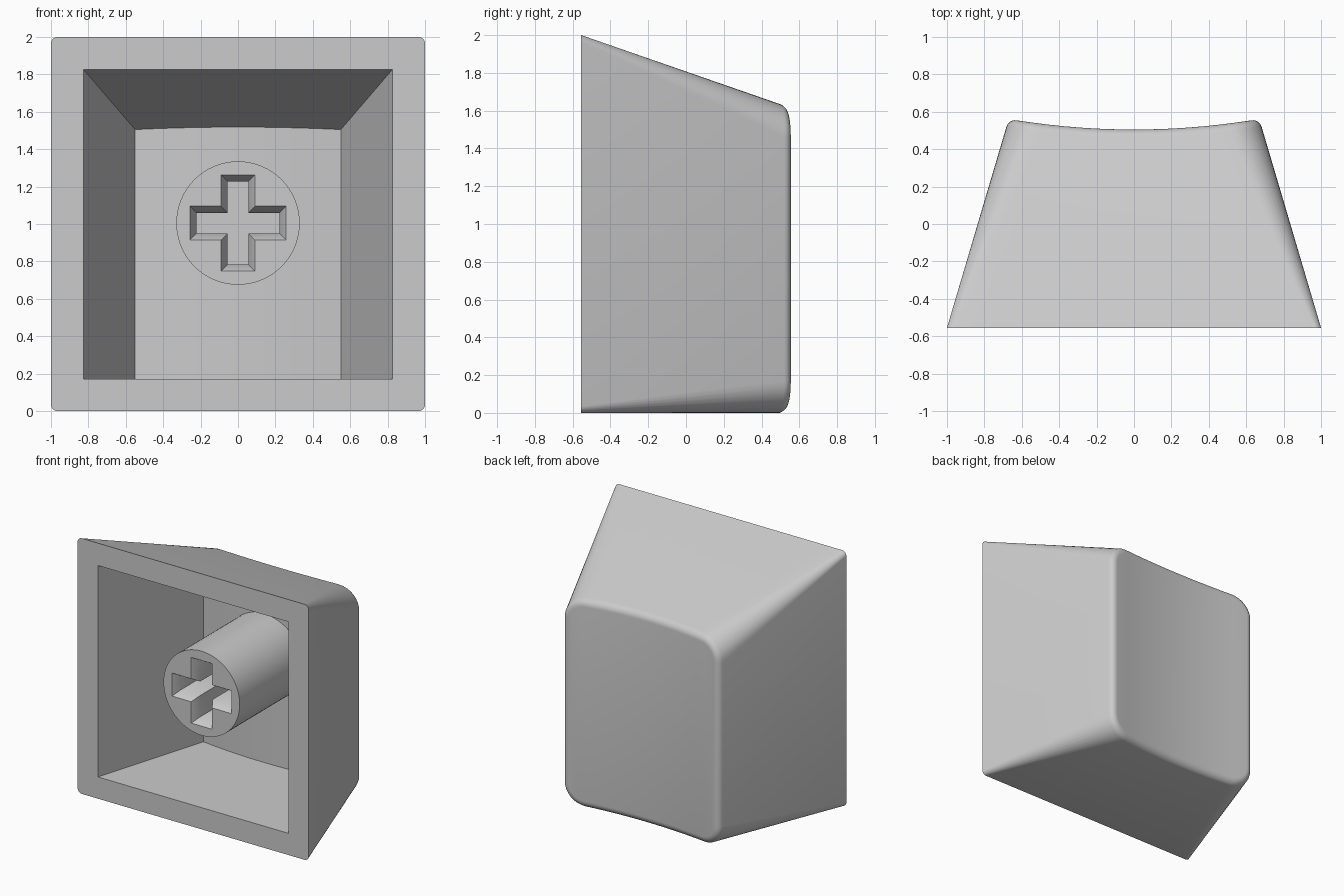
import bpy, bmesh, math

old = bpy.data.objects.get("Cube")
if old:
    bpy.data.objects.remove(old, do_unlink=True)

grey = bpy.data.materials.new("grey plastic")
grey.use_nodes = True
colour = (0.6, 0.6, 0.6, 1)
grey.diffuse_color = colour
grey.node_tree.nodes["Principled BSDF"].inputs["Base Color"].default_value = colour

FRONT, BACK = -0.555, 0.555
SIDE_TAPER, TOP_TAPER = 0.298, 0.347
ARC, SPAN = 8, 16          # corner and edge segments


def finish(bm, name):
    bmesh.ops.remove_doubles(bm, verts=bm.verts, dist=0.0002)
    bmesh.ops.recalc_face_normals(bm, faces=bm.faces)
    mesh = bpy.data.meshes.new(name)
    bm.to_mesh(mesh)
    bm.free()
    mesh.materials.append(grey)
    obj = bpy.data.objects.new(name, mesh)
    bpy.context.collection.objects.link(obj)
    bpy.ops.object.select_all(action='DESELECT')
    obj.select_set(True)
    bpy.context.view_layer.objects.active = obj
    bpy.ops.object.shade_smooth_by_angle(angle=math.radians(32))
    return obj


def bridge(bm, a, b):
    n = len(a)
    for i in range(n):
        j = (i + 1) % n
        bm.faces.new((a[i], a[j], b[j], b[i]))


def dish(x):
    return 0.505 + 0.126 * x * x


def ring(bm, hx, z0, z1, r, depth, nominal):
    """Rounded rectangle whose y follows depth(x); upper half mirrored below."""
    mid, hz = (z0 + z1) / 2, (z1 - z0) / 2
    half = []
    for i in range(ARC + 1):
        a = math.pi / 2 * i / ARC
        half.append((hx - r + r * math.cos(a), hz - r + r * math.sin(a)))
    mirrored = [(-x, z) for x, z in reversed(half)]
    for i in range(1, SPAN):
        half.append(((hx - r) * (1 - 2 * i / SPAN), hz))
    half += mirrored
    verts = []
    for x, z in half + [(x, -z) for x, z in reversed(half)]:
        y = depth(x)
        lean = TOP_TAPER * (nominal - y) * (z + hz) / (2 * hz)
        verts.append(bm.verts.new((x, y, mid + z + lean)))
    return verts


def close(bm, verts):
    """Fill a ring with upright strips so it keeps its cylindrical dish."""
    n = len(verts)
    for i in range(n // 2 - 1):
        bm.faces.new((verts[i], verts[i + 1], verts[n - 2 - i], verts[n - 1 - i]))


# Cap shell: cavity floor, cavity walls, front rim, outer walls, rounded dished back
bm = bmesh.new()
rings = [
    ring(bm, 0.55, 0.17, 1.505, 0, lambda x: dish(x) - 0.185, 0.358),
    ring(bm, 0.825, 0.17, 1.825, 0, lambda x: FRONT, FRONT),
    ring(bm, 1.0, 0.0, 2.0, 0.035, lambda x: FRONT, FRONT),
]
fillet, start = 0.06, math.radians(16)
edge_y = BACK - fillet * (1 - math.sin(start))
length = edge_y - FRONT
for step in range(7):
    a = start + (math.pi / 2 - start) * step / 6
    inset = fillet * (math.cos(start) - math.cos(a))
    drop = fillet * (1 - math.sin(a))
    rings.append(ring(bm, 1 - SIDE_TAPER * length - inset, inset,
                      2 - TOP_TAPER * length - inset, 0.17 - inset,
                      lambda x: dish(x) - drop, BACK - drop))
for a, b in zip(rings, rings[1:]):
    bridge(bm, a, b)
close(bm, rings[0])
close(bm, rings[-1])
finish(bm, "cap_shell")

# Stem: round post with a chamfered cross socket
CENTRE, STEM_FRONT = 1.005, -0.45
bm = bmesh.new()


def circle(y, r=0.33, n=64):
    return [bm.verts.new((r * math.cos(math.tau * i / n), y,
                          CENTRE + r * math.sin(math.tau * i / n))) for i in range(n)]


def cross(y, arm, w):
    verts = []
    for q in range(4):
        c, s = round(math.cos(q * math.pi / 2)), round(math.sin(q * math.pi / 2))
        for x, z in ((arm, -w), (arm, w), (w, w)):
            verts.append(bm.verts.new((x * c - z * s, y, CENTRE + x * s + z * c)))
    return verts


post_front, post_back = circle(STEM_FRONT), circle(0.4)
mouth = cross(STEM_FRONT, 0.257, 0.09)
throat = cross(STEM_FRONT + 0.06, 0.222, 0.055)
floor = cross(0.0, 0.222, 0.055)
bridge(bm, post_front, post_back)
bridge(bm, mouth, throat)
bridge(bm, throat, floor)
bm.faces.new(floor)
bm.faces.new(post_back)
rim = [e for e in bm.edges if all(abs(v.co.y - STEM_FRONT) < 1e-5 for v in e.verts)]
bmesh.ops.triangle_fill(bm, edges=rim, use_beauty=True, normal=(0, -1, 0))
finish(bm, "stem")
